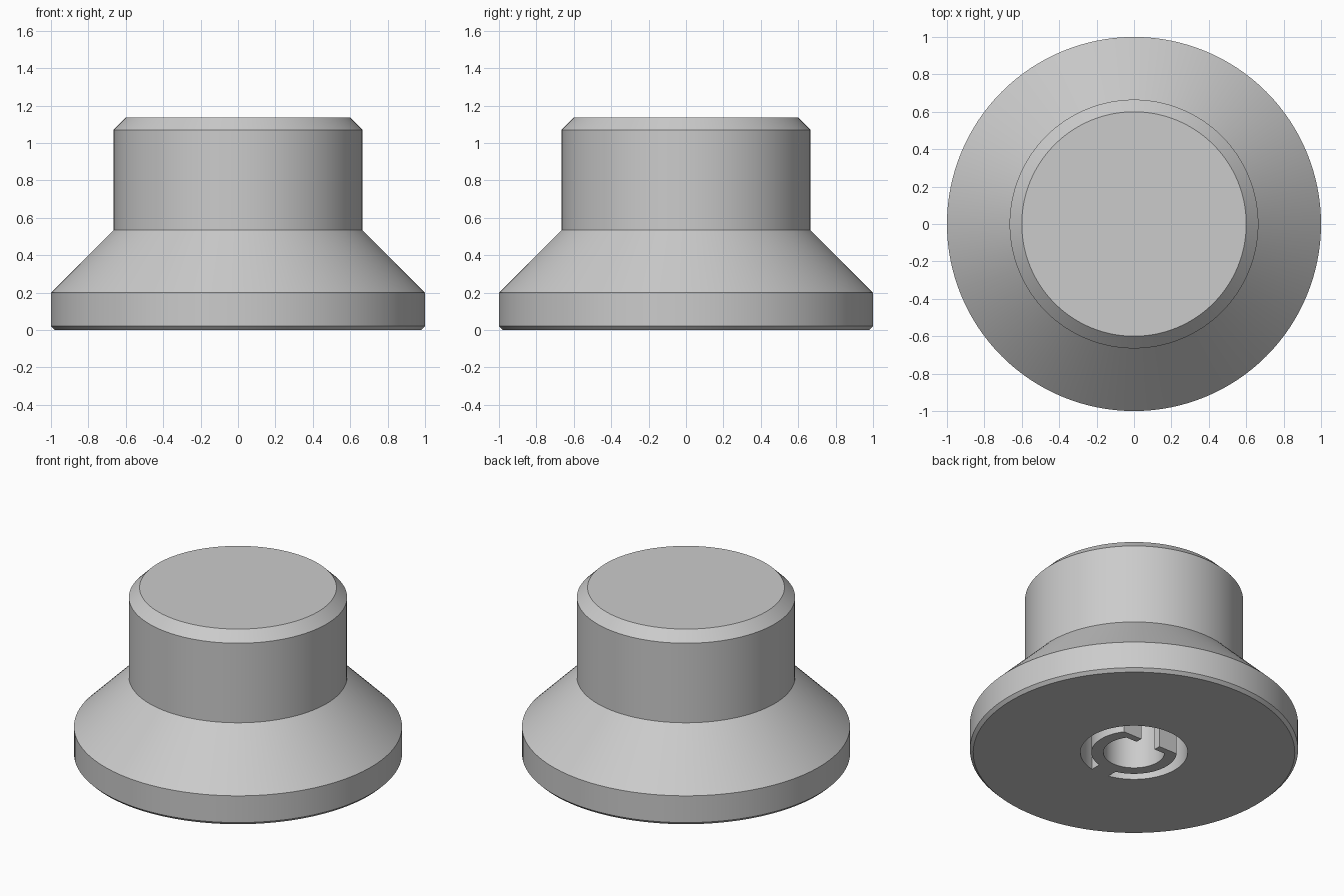
import bpy
import bmesh
from math import sin, cos, asin, sqrt, pi, radians
from mathutils import Vector

cube = bpy.data.objects.get("Cube")
if cube:
    bpy.data.objects.remove(cube, do_unlink=True)

grey = bpy.data.materials.new("plain_grey")
grey.use_nodes = True
colour = (0.6, 0.6, 0.6, 1)
grey.diffuse_color = colour
grey.node_tree.nodes["Principled BSDF"].inputs["Base Color"].default_value = colour

SEGMENTS = 128
RECESS_R = 0.327      # round recess in the underside
DEPTH = 0.8           # depth of the recess


def finish(bm, name):
    """Turn a bmesh into a smooth shaded object with sharp creases."""
    bmesh.ops.remove_doubles(bm, verts=bm.verts, dist=0.0001)
    bmesh.ops.recalc_face_normals(bm, faces=bm.faces)
    mesh = bpy.data.meshes.new(name)
    bm.to_mesh(mesh)
    bm.free()
    mesh.materials.append(grey)
    obj = bpy.data.objects.new(name, mesh)
    bpy.context.collection.objects.link(obj)
    bpy.ops.object.select_all(action='DESELECT')
    obj.select_set(True)
    bpy.context.view_layer.objects.active = obj
    bpy.ops.object.shade_smooth_by_angle(angle=radians(30))
    return obj


def lathe(name, profile):
    """Spin a radius/height profile around the z axis."""
    bm = bmesh.new()
    verts = [bm.verts.new((r, 0, z)) for r, z in profile]
    edges = [bm.edges.new(pair) for pair in zip(verts, verts[1:])]
    bmesh.ops.spin(bm, geom=verts + edges, cent=(0, 0, 0), axis=(0, 0, 1),
                   angle=2 * pi, steps=SEGMENTS, use_merge=True)
    return finish(bm, name)


def arc(radius, start, end, steps):
    """Points along an arc in the xy plane."""
    angles = [start + (end - start) * i / steps for i in range(steps + 1)]
    return [(radius * cos(a), radius * sin(a)) for a in angles]


# Knob body: chamfered skirt, cone, grip, chamfered cap and underside recess
lathe("knob_body", [
    (0, DEPTH), (RECESS_R, DEPTH), (RECESS_R, 0),
    (0.98, 0), (1, 0.02), (1, 0.2), (0.665, 0.535),
    (0.665, 1.07), (0.6, 1.135), (0, 1.135),
])

# Shaft socket: split D-shaped collar joined to the recess wall by a front rib
OUTER, INNER = 0.26, 0.187
FLAT_IN, FLAT_OUT = 0.11, 0.155
SLIT, RIB = 0.072, 0.065

half = [(0, -INNER)]
half += arc(INNER, -pi / 2, asin(FLAT_IN / INNER), 36)[1:]
half += [(SLIT, FLAT_IN), (SLIT, FLAT_OUT)]
half += arc(OUTER, asin(FLAT_OUT / OUTER), -asin(sqrt(OUTER**2 - RIB**2) / OUTER), 36)
half += arc(RECESS_R, -asin(sqrt(RECESS_R**2 - RIB**2) / RECESS_R), -pi / 2, 4)

bm = bmesh.new()
for side in (1, -1):
    face = bm.faces.new([bm.verts.new((side * x, y, 0)) for x, y in half])
    walls = [e for e in face.edges
             if any(abs(v.co.x) > 0.0001 for v in e.verts)]
    grown = bmesh.ops.extrude_edge_only(bm, edges=walls)["geom"]
    top = [v for v in grown if isinstance(v, bmesh.types.BMVert)]
    bmesh.ops.translate(bm, verts=top, vec=Vector((0, 0, DEPTH)))
finish(bm, "shaft_socket")
